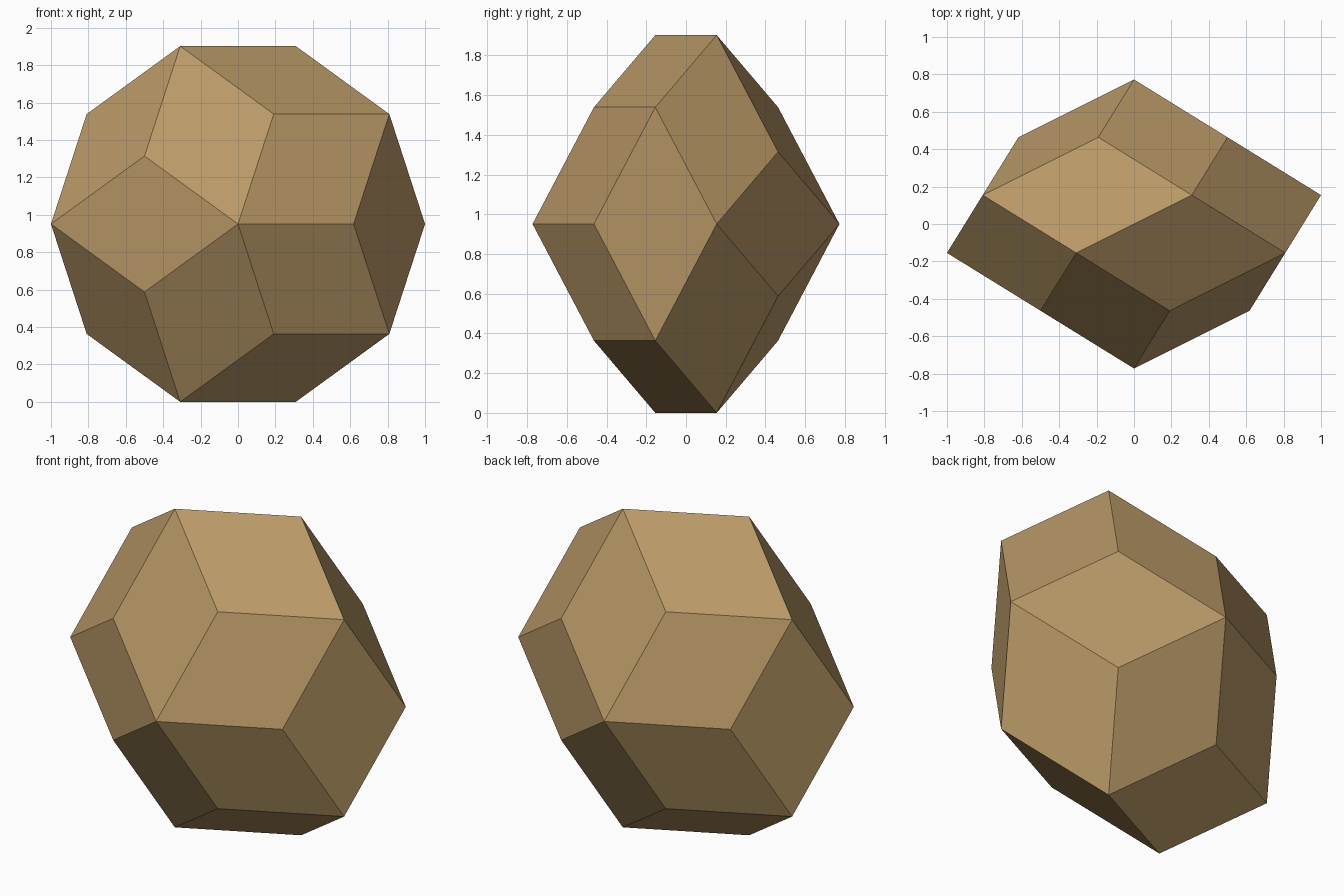
import bpy, bmesh, math
from itertools import product
from mathutils import Vector

if "Cube" in bpy.data.objects:
    bpy.data.objects.remove(bpy.data.objects["Cube"])

RADIUS = 1.0                                   # decagon outline seen from the front
EDGE = 2 * RADIUS * math.sin(math.pi / 10)     # edge length as seen from the front
MID_Z = RADIUS * math.cos(math.pi / 10)        # stands on the lower decagon edge

# Five edge directions, evenly spaced around the y axis
dirs = [Vector((EDGE * math.cos(a), EDGE / 2, EDGE * math.sin(a)))
        for a in (math.tau * i / 5 for i in range(5))]

# Rhombic icosahedron: hull of all half-sums of the edge directions
bm = bmesh.new()
for signs in product((-0.5, 0.5), repeat=5):
    p = sum((d * s for d, s in zip(dirs, signs)), Vector((0, 0, MID_Z)))
    bm.verts.new(p)
bmesh.ops.convex_hull(bm, input=bm.verts[:])
bmesh.ops.delete(bm, geom=[v for v in bm.verts if not v.link_faces], context='VERTS')

# Merge triangle pairs into flat rhombi
bmesh.ops.dissolve_limit(bm, angle_limit=math.radians(1), verts=bm.verts[:], edges=bm.edges[:])
bmesh.ops.recalc_face_normals(bm, faces=bm.faces[:])

mesh = bpy.data.meshes.new("rhombic_solid")
bm.to_mesh(mesh)
bm.free()

# Single tan colour
tan = bpy.data.materials.new("tan")
tan.diffuse_color = (0.479, 0.314, 0.133, 1)
tan.use_nodes = True
tan.node_tree.nodes["Principled BSDF"].inputs["Base Color"].default_value = tan.diffuse_color
mesh.materials.append(tan)
bpy.context.collection.objects.link(bpy.data.objects.new("rhombic_solid", mesh))
